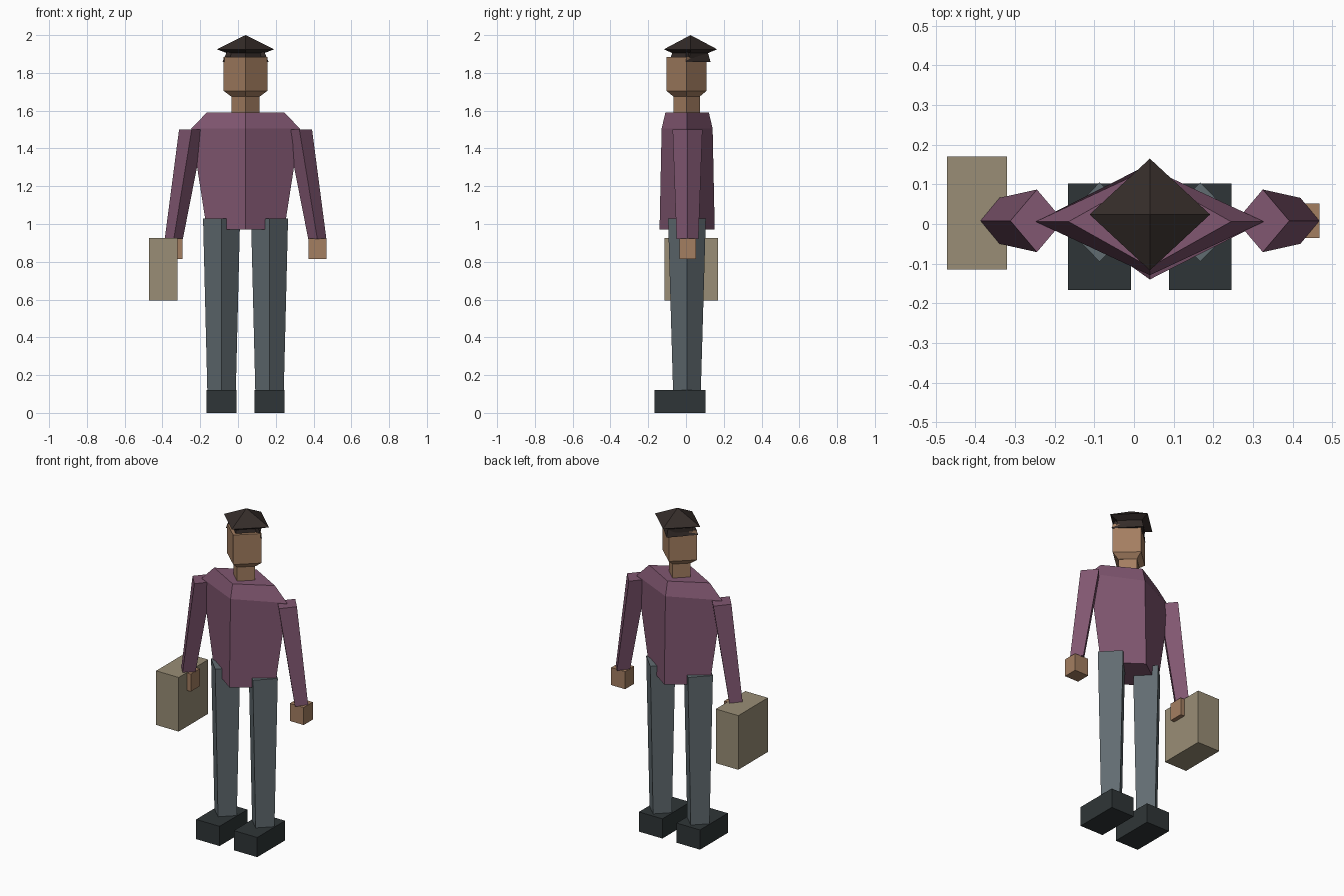
import bpy, bmesh

if "Cube" in bpy.data.objects:
    bpy.data.objects.remove(bpy.data.objects["Cube"])

CX = 0.04  # symmetry axis of the figure


def material(name, rgb):
    m = bpy.data.materials.new(name)
    m.diffuse_color = (*rgb, 1)
    m.use_nodes = True
    m.node_tree.nodes["Principled BSDF"].inputs["Base Color"].default_value = m.diffuse_color
    return m


SKIN = material("skin", (0.37, 0.21, 0.12))
SHIRT = material("shirt", (0.22, 0.095, 0.165))
TROUSERS = material("trousers", (0.12, 0.15, 0.165))
SHOES = material("shoes", (0.028, 0.036, 0.038))
CASE = material("case", (0.32, 0.27, 0.18))
DARK = material("dark", (0.035, 0.025, 0.022))


def loft(name, rings, mat):
    """Join rings of points, bottom to top, into a closed flat-faced solid."""
    bm = bmesh.new()
    loops = [[bm.verts.new(p) for p in ring] for ring in rings]
    n = len(loops[0])
    for a, b in zip(loops, loops[1:]):
        for i in range(n):
            j = (i + 1) % n
            bm.faces.new((a[i], a[j], b[j], b[i]))
    bm.faces.new(loops[0][::-1])
    bm.faces.new(loops[-1])
    bmesh.ops.remove_doubles(bm, verts=bm.verts, dist=1e-4)
    bmesh.ops.recalc_face_normals(bm, faces=bm.faces)
    me = bpy.data.meshes.new(name)
    bm.to_mesh(me)
    bm.free()
    me.materials.append(mat)
    ob = bpy.data.objects.new(name, me)
    bpy.context.collection.objects.link(ob)
    return ob


def diamond(cx, cy, z, rx, ry):
    return [(cx - rx, cy, z), (cx, cy - ry, z), (cx + rx, cy, z), (cx, cy + ry, z)]


def box(name, lo, hi, mat):
    rings = [[(lo[0], lo[1], z), (hi[0], lo[1], z), (hi[0], hi[1], z), (lo[0], hi[1], z)]
             for z in (lo[2], hi[2])]
    return loft(name, rings, mat)


# Torso, neck and head
loft("torso", [diamond(CX, 0.006, 0.97, 0.205, 0.146),
               diamond(CX, 0.006, 1.505, 0.288, 0.135),
               diamond(CX, 0.006, 1.59, 0.205, 0.115)], SHIRT)
loft("neck", [diamond(CX, 0.003, 1.55, 0.074, 0.07),
              diamond(CX, 0.003, 1.70, 0.074, 0.07)], SKIN)
loft("head", [diamond(CX, 0.003, 1.675, 0.076, 0.07),
              diamond(CX, 0.003, 1.705, 0.116, 0.106),
              diamond(CX, 0.003, 1.885, 0.116, 0.106)], SKIN)

# Cap and the hair at the back of the head
loft("cap", [diamond(CX, 0.018, 1.88, 0.1, 0.1),
             diamond(CX, 0.022, 1.905, 0.1, 0.095),
             diamond(CX, 0.024, 1.925, 0.152, 0.141),
             diamond(CX, 0.024, 2.0, 0, 0)], DARK)
loft("back_hair", [[(CX - w, 0.0, z), (CX + w, 0.0, z), (CX, y, z)]
                   for z, w, y in ((1.858, 0.122, 0.13), (1.91, 0.1, 0.115))], DARK)

# Limbs, built once per side
for side, s in (("right", -1), ("left", 1)):
    leg_x = CX + s * 0.127
    loft(side + "_leg", [diamond(leg_x, 0.005, 0.1, 0.075, 0.073),
                         diamond(leg_x, 0.005, 1.03, 0.098, 0.1)], TROUSERS)
    box(side + "_shoe", (leg_x - 0.079, -0.166, 0), (leg_x + 0.079, 0.102, 0.12), SHOES)
    loft(side + "_arm", [diamond(CX + s * 0.38, 0.008, 0.92, 0.048, 0.058),
                         diamond(CX + s * 0.285, 0.008, 1.5, 0.067, 0.079)], SHIRT)
    hand_x = CX + s * 0.381
    box(side + "_hand", (hand_x - 0.047, -0.035, 0.815), (hand_x + 0.047, 0.052, 0.922), SKIN)

# Carried case
box("briefcase", (-0.472, -0.115, 0.595), (-0.32, 0.17, 0.925), CASE)
